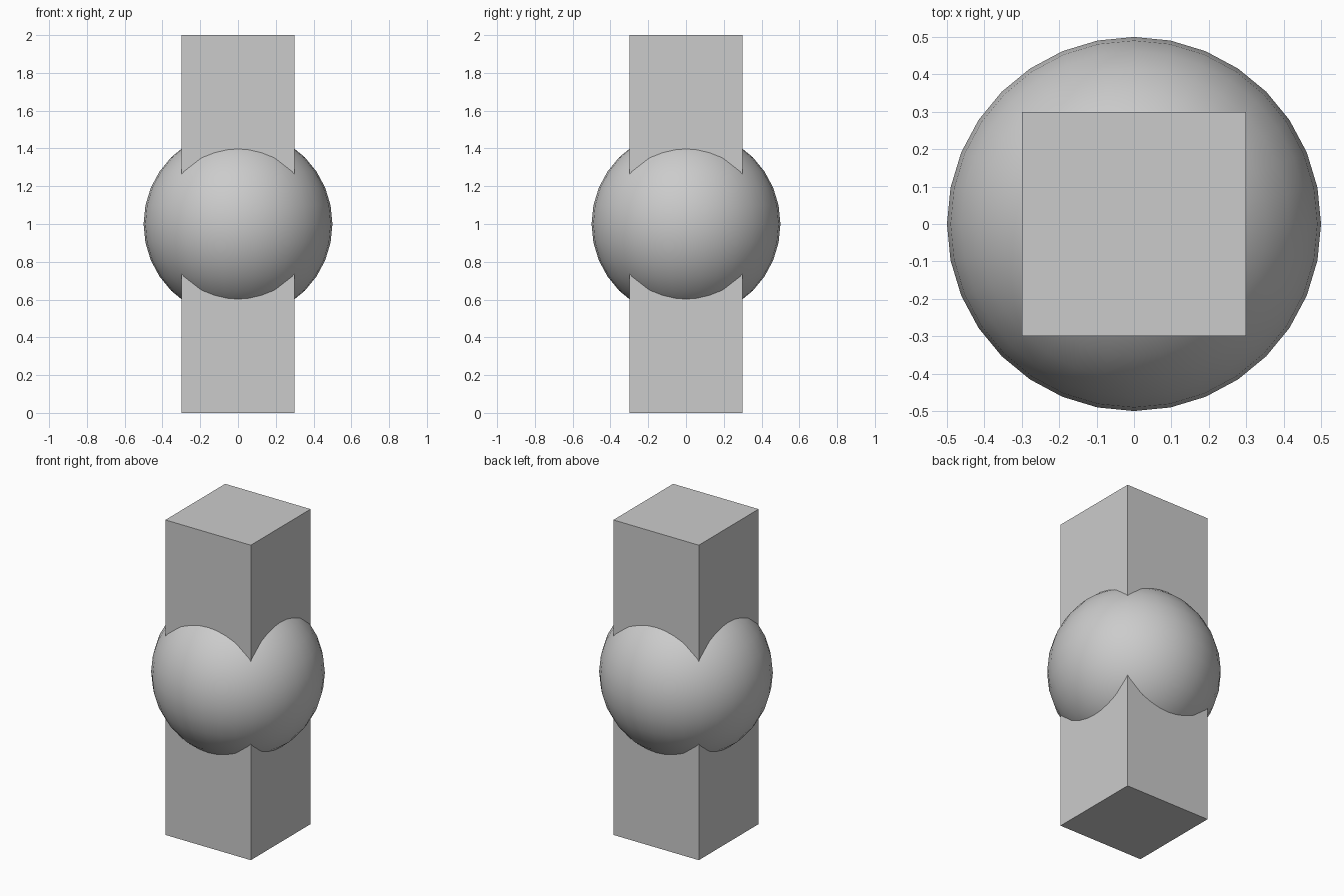
import bpy

if "Cube" in bpy.data.objects:
    bpy.data.objects.remove(bpy.data.objects["Cube"])

# Square post, standing on the ground
bpy.ops.mesh.primitive_cube_add(size=1, location=(0, 0, 1))
post = bpy.context.object
post.name = "square_post"
post.scale = (0.6, 0.6, 2.0)
bpy.ops.object.transform_apply(location=False, rotation=False, scale=True)

# Smooth ball around the middle of the post
bpy.ops.mesh.primitive_uv_sphere_add(segments=32, ring_count=16, radius=0.5, location=(0, 0, 1))
ball = bpy.context.object
ball.name = "middle_ball"
bpy.ops.object.shade_smooth()
